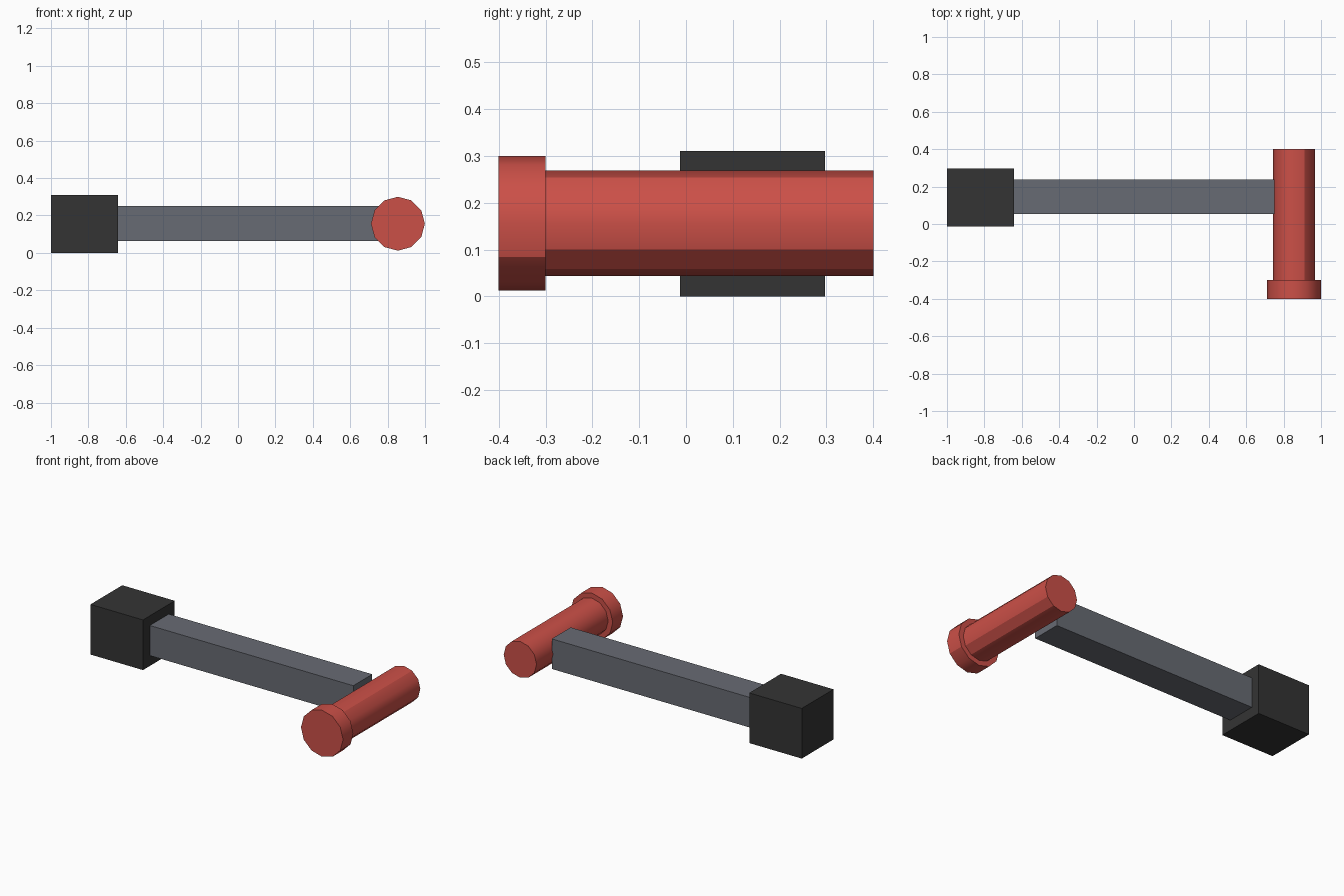
import bpy, bmesh, math
from mathutils import Vector

if "Cube" in bpy.data.objects:
    bpy.data.objects.remove(bpy.data.objects["Cube"])


def material(name, rgb):
    m = bpy.data.materials.new(name)
    m.diffuse_color = (*rgb, 1)
    m.use_nodes = True
    m.node_tree.nodes["Principled BSDF"].inputs["Base Color"].default_value = m.diffuse_color
    return m


RED = material("red", (0.60, 0.08, 0.064))
GREY = material("slate_grey", (0.137, 0.147, 0.172))
BLACK = material("charcoal", (0.034, 0.034, 0.034))


def finish(name, bm, mat):
    bmesh.ops.recalc_face_normals(bm, faces=bm.faces)
    me = bpy.data.meshes.new(name)
    bm.to_mesh(me)
    bm.free()
    me.materials.append(mat)
    ob = bpy.data.objects.new(name, me)
    bpy.context.collection.objects.link(ob)
    return ob


def box(name, lo, hi, mat):
    bm = bmesh.new()
    bmesh.ops.create_cube(bm, size=1)
    for v in bm.verts:
        v.co = Vector([(l + h) / 2 + c * (h - l) for l, h, c in zip(lo, hi, v.co)])
    return finish(name, bm, mat)


CX, CZ, SIDES = 0.855, 0.156, 12


def barrel(name, radius, y0, y1, sharp, mat):
    """12-sided rod along y; sharp lists the corner numbers kept as hard edges."""
    bm = bmesh.new()
    rings = []
    for y in (y0, y1):
        rings.append([bm.verts.new((CX + radius * math.cos(i * math.tau / SIDES), y,
                                    CZ + radius * math.sin(i * math.tau / SIDES)))
                      for i in range(SIDES)])
    a, b = rings
    for i in range(SIDES):
        j = (i + 1) % SIDES
        bm.faces.new((a[i], a[j], b[j], b[i])).smooth = True
    bm.faces.new(a)
    bm.faces.new(b)
    for e in bm.edges:
        if any(len(f.verts) > 4 for f in e.link_faces):
            e.smooth = False
    for i in sharp:
        bm.edges.get((a[i], b[i])).smooth = False
    return finish(name, bm, mat)


# Square end block and bar
box("end_block", (-1, -0.013, 0), (-0.641, 0.297, 0.31), BLACK)
box("connecting_bar", (-0.65, 0.054, 0.064), (0.751, 0.239, 0.25), GREY)

# Cross handle with wider collar at the front
barrel("handle", 0.1125, -0.3, 0.4, (2, 10, 11), RED)
barrel("handle_collar", 0.144, -0.4, -0.3, (11,), RED)
